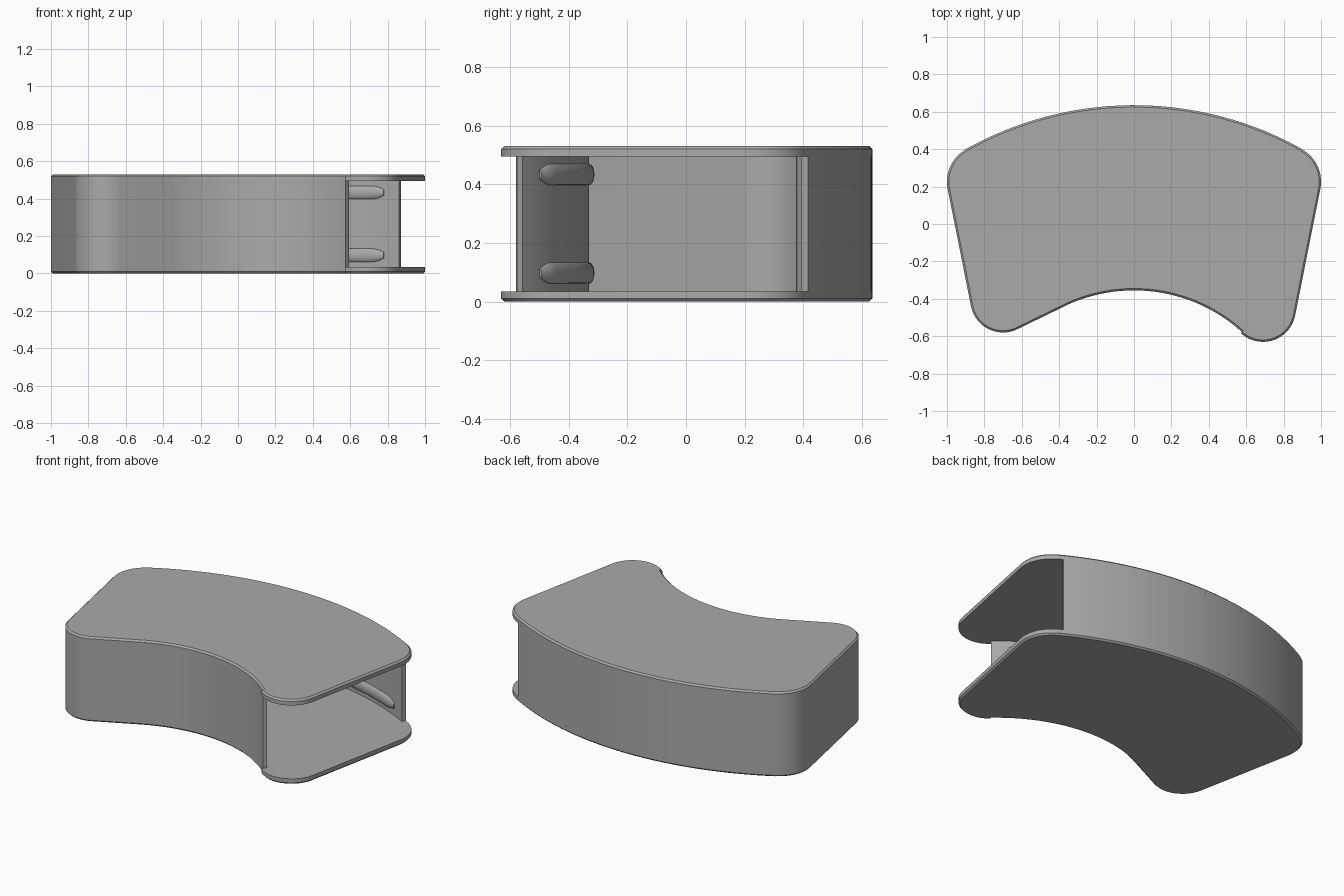
import bpy
import bmesh
from math import sin, cos, radians, pi

cube = bpy.data.objects.get("Cube")
if cube:
    bpy.data.objects.remove(cube)

HEIGHT, PLATE, WALL, CHAMFER = 0.53, 0.035, 0.025, 0.01

grey = bpy.data.materials.new("plain grey")
grey.use_nodes = True
grey.diffuse_color = (0.4, 0.4, 0.4, 1)
grey.node_tree.nodes["Principled BSDF"].inputs["Base Color"].default_value = (0.4, 0.4, 0.4, 1)


def arc(cx, cy, r, start, end, steps):
    """Points along an arc, angles in degrees."""
    angles = [radians(start + (end - start) * i / steps) for i in range(steps + 1)]
    return [(cx + r * cos(a), cy + r * sin(a)) for a in angles]


BACK = (0, -1.205, 1.84)      # centre and radius of the long back curve
FRONT = (0, -1.215, 0.86)     # centre and radius of the hollow front curve


def closed_side(inset, back_start):
    """Back curve, closed end and front curve, moved inward by inset."""
    return (arc(*BACK[:2], BACK[2] - inset, back_start, 119.3, 48)
            + arc(-0.802, 0.226, 0.198 - inset, 119.3, 189.6, 16)
            + arc(-0.70, -0.405, 0.175 - inset, 190, 294, 24)
            + arc(*FRONT[:2], FRONT[2] + inset, 114, 48, 40))


def outline(inset):
    """The whole plate outline, with the two corners of the open end."""
    return (arc(0.69, -0.455, 0.175 - inset, -132, -11, 28)
            + arc(0.802, 0.226, 0.198 - inset, -10, 60.7, 16)
            + closed_side(inset, 60.7))


def loft(name, loops, ring=True):
    """Skin a stack of equal loops and cap both ends."""
    bm = bmesh.new()
    rows = [[bm.verts.new(p) for p in loop] for loop in loops]
    n = len(rows[0])
    for low, high in zip(rows, rows[1:]):
        for i in range(n):
            j = (i + 1) % n
            bm.faces.new((low[i], low[j], high[j], high[i]))
    bm.faces.new(rows[0][::-1])
    bm.faces.new(rows[-1])
    bmesh.ops.remove_doubles(bm, verts=bm.verts, dist=0.0005)
    bmesh.ops.recalc_face_normals(bm, faces=bm.faces)
    mesh = bpy.data.meshes.new(name)
    bm.to_mesh(mesh)
    bm.free()
    mesh.materials.append(grey)
    obj = bpy.data.objects.new(name, mesh)
    bpy.context.collection.objects.link(obj)
    bpy.ops.object.select_all(action="DESELECT")
    obj.select_set(True)
    bpy.context.view_layer.objects.active = obj
    bpy.ops.object.shade_smooth_by_angle(angle=radians(30))
    return obj


def at_height(points, z):
    return [(x, y, z) for x, y in points]


# Top and bottom plates, chamfered on the outer rim
for name, outer, inner, side in (("bottom_plate", 0, PLATE, 1),
                                 ("top_plate", HEIGHT, HEIGHT - PLATE, -1)):
    loft(name, [at_height(outline(CHAMFER), outer),
                at_height(outline(0), outer + side * CHAMFER),
                at_height(outline(0), inner)])

# Thin wall around all but the open end
section = closed_side(0, 61.7) + closed_side(WALL, 61.7)[::-1]
loft("side_wall", [at_height(section, PLATE), at_height(section, HEIGHT - PLATE)])


def rib(name, centre, radius, inward, start, end, z):
    """Rounded rail on the inner wall, tapering at both tips."""
    steps, loops = 48, []
    length = radius * radians(abs(end - start))
    for i in range(steps + 1):
        t = i / steps
        a = radians(start + (end - start) * t)
        size = min(1, 0.45 + min(t, 1 - t) * length / 0.09)
        loop = []
        for k in range(16):
            b = 2 * pi * k / 16
            r = radius + inward * 0.018 * size * cos(b)
            loop.append((centre[0] + r * cos(a), centre[1] + r * sin(a),
                         z + 0.036 * size * sin(b)))
        loops.append(loop)
    loft(name, loops)


# Two rails on each long wall
for level, z in (("lower", 0.097), ("upper", HEIGHT - 0.097)):
    rib("back_rail_" + level, BACK[:2], BACK[2] - WALL, -1, 64.5, 115.5, z)
    rib("front_rail_" + level, FRONT[:2], FRONT[2] + WALL, 1, 54, 112, z)
